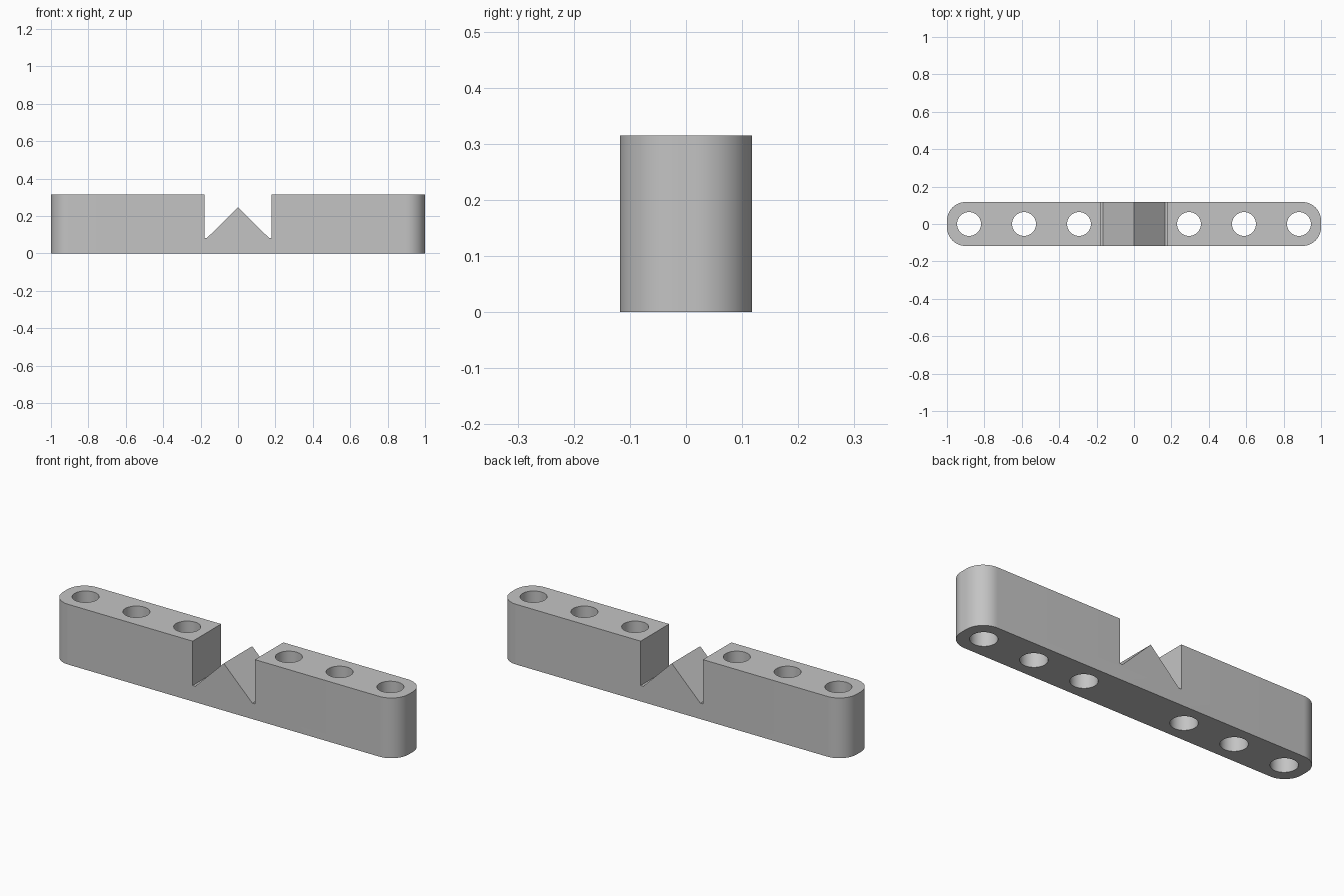
import bpy, bmesh, math

if "Cube" in bpy.data.objects:
    bpy.data.objects.remove(bpy.data.objects["Cube"], do_unlink=True)

LENGTH, DEPTH, HEIGHT = 2.0, 0.235, 0.315
CORNER, HOLE, PITCH = 0.1, 0.064, 0.294

grey = bpy.data.materials.new("plain grey")
grey.use_nodes = True
colour = (0.55, 0.55, 0.55, 1)
grey.diffuse_color = colour
grey.node_tree.nodes["Principled BSDF"].inputs["Base Color"].default_value = colour


def prism(name, outline, offset):
    """Extrude a closed outline of 3D points along an offset."""
    bm = bmesh.new()
    face = bm.faces.new([bm.verts.new(p) for p in outline])
    top = bmesh.ops.extrude_face_region(bm, geom=[face])["geom"]
    verts = [v for v in top if isinstance(v, bmesh.types.BMVert)]
    bmesh.ops.translate(bm, verts=verts, vec=offset)
    bmesh.ops.recalc_face_normals(bm, faces=bm.faces)
    mesh = bpy.data.meshes.new(name)
    bm.to_mesh(mesh)
    bm.free()
    mesh.materials.append(grey)
    obj = bpy.data.objects.new(name, mesh)
    bpy.context.collection.objects.link(obj)
    return obj


def arc(cx, cy, radius, start, sweep, steps, z):
    return [(cx + radius * math.cos(start + sweep * i / steps),
             cy + radius * math.sin(start + sweep * i / steps), z)
            for i in range(steps + 1)]


# Bar with rounded vertical corners
outline = []
for i, (sx, sy) in enumerate([(1, 1), (-1, 1), (-1, -1), (1, -1)]):
    outline += arc(sx * (LENGTH / 2 - CORNER), sy * (DEPTH / 2 - CORNER),
                   CORNER, i * math.pi / 2, math.pi / 2, 16, 0)
bar = prism("slotted_bar", outline, (0, 0, HEIGHT))

# Notch with a central ridge
half = [(0.165, 0.083), (0.18, 0.083), (0.18, 0.5)]
notch = [(0, 0.247)] + half + [(-x, z) for x, z in reversed(half)]
cutters = [prism("notch_cutter", [(x, -0.3, z) for x, z in notch], (0, 0.6, 0))]

# Three through holes on each side
for k in (-3, -2, -1, 1, 2, 3):
    ring = arc(k * PITCH, 0, HOLE, 0, math.tau, 48, -0.1)[:-1]
    cutters.append(prism("hole_cutter", ring, (0, 0, 0.6)))

bpy.ops.object.select_all(action="DESELECT")
bpy.context.view_layer.objects.active = bar
bar.select_set(True)
for cutter in cutters:
    mod = bar.modifiers.new("cut", "BOOLEAN")
    mod.operation = "DIFFERENCE"
    mod.solver = "EXACT"
    mod.object = cutter
    bpy.ops.object.modifier_apply(modifier=mod.name)
for cutter in cutters:
    bpy.data.objects.remove(cutter, do_unlink=True)

bpy.ops.object.shade_smooth_by_angle(angle=math.radians(30))
